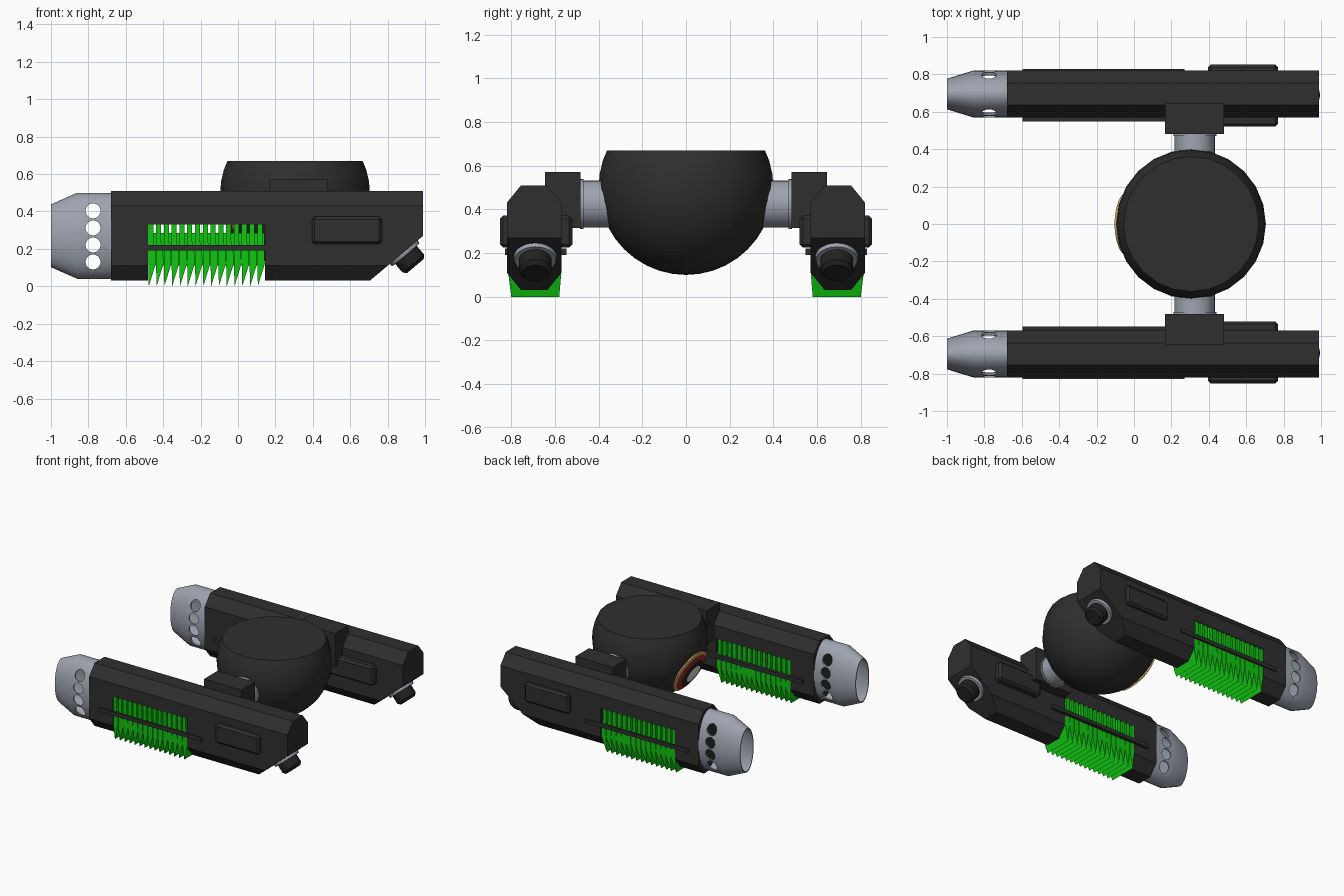
import bpy, bmesh, math
from mathutils import Vector, Matrix

if "Cube" in bpy.data.objects:
    bpy.data.objects.remove(bpy.data.objects["Cube"])


def material(name, rgb):
    m = bpy.data.materials.new(name)
    m.diffuse_color = (*rgb, 1)
    m.use_nodes = True
    m.node_tree.nodes["Principled BSDF"].inputs["Base Color"].default_value = m.diffuse_color
    return m


DARK = material("charcoal", (0.028, 0.028, 0.028))
BLACK = material("black", (0.016, 0.016, 0.016))
STEEL = material("steel_grey", (0.34, 0.37, 0.43))
GREEN = material("bright_green", (0.005, 0.58, 0.005))
GOLD = material("gold", (0.55, 0.40, 0.12))
RED = material("dark_red", (0.30, 0.02, 0.015))
WHITE = material("off_white", (0.7, 0.7, 0.65))


def finish(name, bm, mats, smooth=None):
    bmesh.ops.recalc_face_normals(bm, faces=bm.faces[:])
    me = bpy.data.meshes.new(name)
    bm.to_mesh(me)
    bm.free()
    ob = bpy.data.objects.new(name, me)
    bpy.context.collection.objects.link(ob)
    for m in mats:
        me.materials.append(m)
    if smooth:
        smooth_by_angle(ob, smooth)
    return ob


def smooth_by_angle(ob, deg):
    bpy.ops.object.select_all(action='DESELECT')
    ob.select_set(True)
    bpy.context.view_layer.objects.active = ob
    bpy.ops.object.shade_smooth_by_angle(angle=math.radians(deg))


def loft(bm, rings, closed=False):
    """Skin a list of equal-length point rings, capping the ends unless closed."""
    vs = [[bm.verts.new(p) for p in r] for r in rings]
    n = len(vs[0])
    pairs = list(zip(vs, vs[1:])) + ([(vs[-1], vs[0])] if closed else [])
    for a, b in pairs:
        for i in range(n):
            j = (i + 1) % n
            bm.faces.new((a[i], a[j], b[j], b[i]))
    if not closed:
        bm.faces.new(vs[0])
        bm.faces.new(vs[-1])


def add_box(bm, x, y, z, bevel=0):
    ret = bmesh.ops.create_cube(bm, size=1)
    for v in ret["verts"]:
        v.co = Vector((x[v.co.x > 0], y[v.co.y > 0], z[v.co.z > 0]))
    if bevel:
        edges = list({e for v in ret["verts"] for e in v.link_edges})
        bmesh.ops.bevel(bm, geom=edges, offset=bevel, segments=1, affect='EDGES')


def add_cyl(bm, start, axis, r, length, seg=24, r2=None):
    axis = Vector(axis).normalized()
    rot = axis.to_track_quat('Z', 'Y').to_matrix().to_4x4()
    mid = Vector(start) + axis * length / 2
    bmesh.ops.create_cone(bm, cap_ends=True, segments=seg, radius1=r,
                          radius2=r if r2 is None else r2, depth=length,
                          matrix=Matrix.Translation(mid) @ rot)


def cut(ob, bm):
    """Subtract a temporary cutter mesh and apply the result."""
    cutter = finish("cutter", bm, [ob.data.materials[0]])
    cutter.hide_render = True
    mod = ob.modifiers.new("cut", 'BOOLEAN')
    mod.operation, mod.solver, mod.object = 'DIFFERENCE', 'EXACT', cutter
    bpy.context.view_layer.objects.active = ob
    bpy.ops.object.modifier_apply(modifier=mod.name)
    bpy.data.objects.remove(cutter)


def yspan(s, a, b):
    return tuple(sorted((s * a, s * b)))


for s, tag in ((-1, "front"), (1, "rear")):
    cy = s * 0.695

    # Pod hull: octagonal bar with a sloped nose and a slot for the fins
    half = [(-.125, .11), (-.06, .03), (.06, .03), (.125, .11),
            (.125, .43), (.06, .51), (-.06, .51), (-.125, .43)]
    bm = bmesh.new()
    loft(bm, [[(x, cy + y, z) for y, z in half] for x in (-.68, .99)])
    cutres = bmesh.ops.bisect_plane(
        bm, geom=bm.verts[:] + bm.edges[:] + bm.faces[:],
        plane_co=(.705, 0, .03), plane_no=(.24, 0, -.285), clear_outer=True)
    bmesh.ops.holes_fill(bm, edges=[e for e in bm.edges if e.is_boundary])
    hull = finish(tag + "_pod_hull", bm, [DARK])
    bm = bmesh.new()
    add_box(bm, (-.48, .145), yspan(s, .5, .9), (-.1, .33))
    cut(hull, bm)

    # Rear nozzle: hollow elliptical tube with four cross holes
    bm = bmesh.new()
    rings = [(-.68, .125, .23), (-.86, .125, .23), (-1, .082, .168),
             (-1, .076, .16), (-.86, .113, .217), (-.68, .113, .217)]
    loft(bm, [[(x, cy + ry * math.cos(i * math.tau / 32), .27 + rz * math.sin(i * math.tau / 32))
               for i in range(32)] for x, ry, rz in rings], closed=True)
    nozzle = finish(tag + "_nozzle", bm, [STEEL])
    bm = bmesh.new()
    for i in range(4):
        add_cyl(bm, (-.775, cy - .2, .13 + .091 * i), (0, 1, 0), .04, .4)
    cut(nozzle, bm)
    smooth_by_angle(nozzle, 25)

    # Cooling fins: row of tapering blades around a recessed core
    bm = bmesh.new()
    pitch = .625 / 15
    prof = [(.003, 0), (.04, .12), (.037, .2), (.027, .24), (.027, .332), (0, .332), (0, .12)]
    for i in range(15):
        x0 = -.48 + i * pitch
        loft(bm, [[(x0 + x, s * (y + (d if z == 0 else 0)), z) for x, z in prof]
                  for y, d in ((.57, .01), (.815, -.015))])
    add_box(bm, (-.478, .143), yspan(s, .60, .785), (.11, .285))
    finish(tag + "_cooling_fins", bm, [GREEN])

    # Side rails
    bm = bmesh.new()
    add_box(bm, (-.595, .27), yspan(s, .80, .828), (.19, .22))
    add_box(bm, (-.595, .27), yspan(s, .547, .59), (.19, .22))
    finish(tag + "_side_rails", bm, [DARK])

    # Side blister box passing through the hull
    bm = bmesh.new()
    add_box(bm, (.395, .77), yspan(s, .52, .852), (.225, .372), .015)
    finish(tag + "_side_blister", bm, [DARK])

    # Nose thruster: collar and knob set square to the slope
    axis = Vector((.645, 0, -.765))
    base = Vector((.882, s * .69, .187))
    bm = bmesh.new()
    add_cyl(bm, base - axis * .03, axis, .105, .055, r2=.095)
    finish(tag + "_thruster_collar", bm, [STEEL], 30)
    bm = bmesh.new()
    add_cyl(bm, base, axis, .075, .085)
    add_cyl(bm, base + axis * .085, axis, .075, .018, r2=.058)
    finish(tag + "_thruster_knob", bm, [BLACK], 30)

    # Bracket and axle joining the pod to the ball
    bm = bmesh.new()
    add_box(bm, (.165, .48), yspan(s, .482, .645), (.315, .57))
    finish(tag + "_bracket", bm, [DARK])
    bm = bmesh.new()
    add_cyl(bm, (.325, s * .25, .425), (0, s, 0), .108, .24)
    add_cyl(bm, (.325, s * .47, .425), (0, s, 0), .115, .016)
    finish(tag + "_axle", bm, [STEEL], 30)

# Central ball with a flat top
C, R = Vector((.305, 0, .5)), .4
bm = bmesh.new()
bmesh.ops.create_uvsphere(bm, u_segments=24, v_segments=20, radius=R,
                          matrix=Matrix.Translation(C))
bmesh.ops.bisect_plane(bm, geom=bm.verts[:] + bm.edges[:] + bm.faces[:],
                       plane_co=(0, 0, .67), plane_no=(0, 0, 1), clear_outer=True)
bmesh.ops.holes_fill(bm, edges=[e for e in bm.edges if e.is_boundary])
finish("central_ball", bm, [DARK], 35)

# Plain ringed disc on the lower rear of the ball, coloured ring by ring
bm = bmesh.new()
rot = Vector((-math.cos(.42), 0, -math.sin(.42))).to_track_quat('Z', 'Y').to_matrix()
steps = [(.43, .392), (.43, .409), (.38, .409), (.28, .409), (.17, .409), (.05, .409)]
loft(bm, [[C + rot @ Vector((r * math.sin(a) * math.cos(i * math.tau / 32),
                             r * math.sin(a) * math.sin(i * math.tau / 32),
                             r * math.cos(a))) for i in range(32)] for a, r in steps])
nrm = rot @ Vector((0, 0, 1))
for f in bm.faces:
    ang = (f.calc_center_median() - C).angle(nrm)
    f.material_index = 0 if ang > .37 else 1 if ang > .28 else 2 if ang > .18 else 3
finish("rear_disc", bm, [GOLD, RED, BLACK, WHITE], 30)
